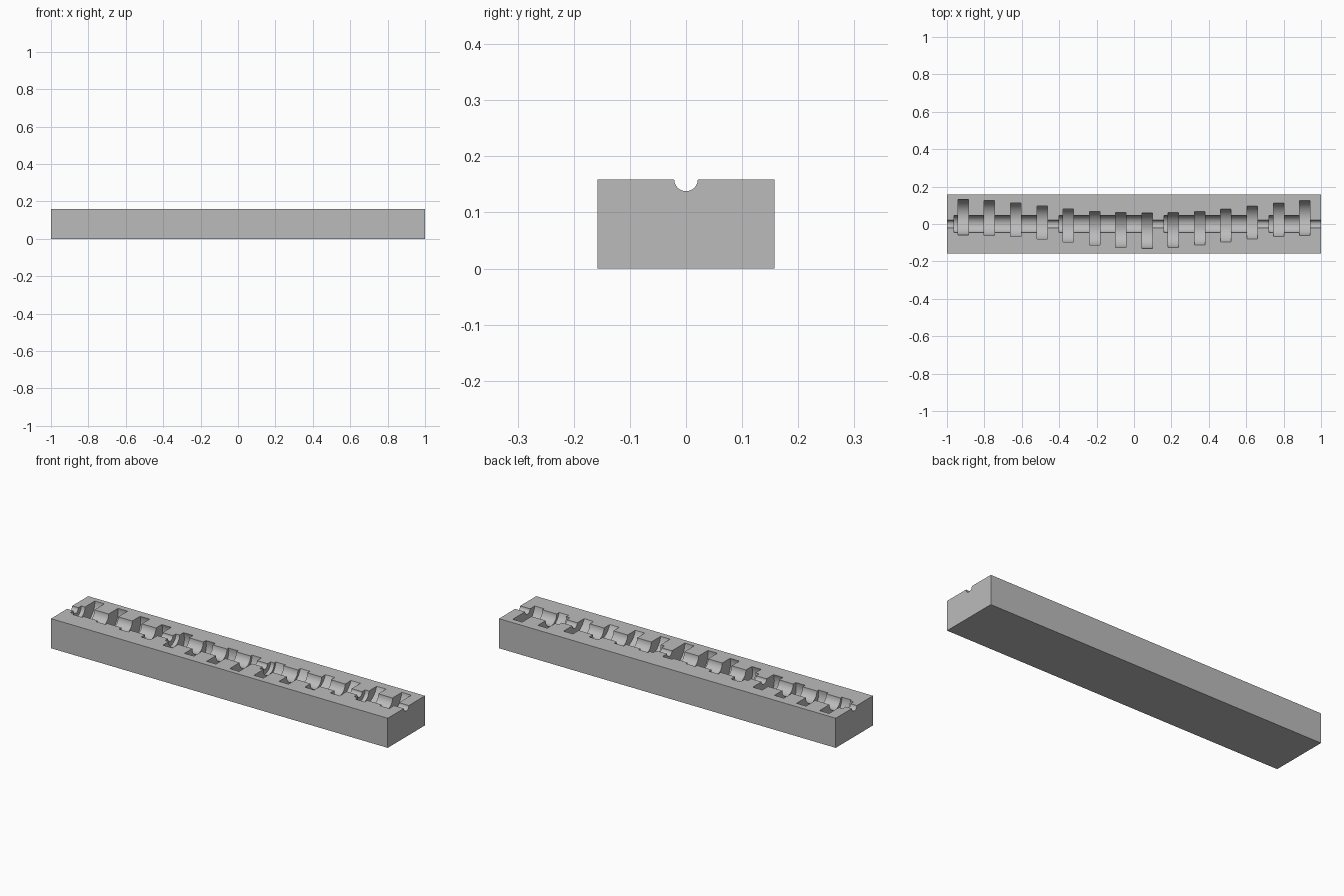
import bpy, math

if "Cube" in bpy.data.objects:
    bpy.data.objects.remove(bpy.data.objects["Cube"], do_unlink=True)

HALF_WIDTH, HEIGHT = 0.158, 0.159
COUNT, PITCH, SLOT_WIDTH = 14, 0.1405, 0.056
LOBE_RADIUS, THROW = 0.0945, 0.036
JOURNAL_RADIUS, AXLE_RADIUS = 0.0465, 0.021

grey = bpy.data.materials.new("mid_grey")
grey.use_nodes = True
colour = (0.5, 0.5, 0.5, 1)
grey.diffuse_color = colour
grey.node_tree.nodes["Principled BSDF"].inputs["Base Color"].default_value = colour

# Rectangular body
bpy.ops.mesh.primitive_cube_add(size=2, location=(0, 0, HEIGHT / 2))
body = bpy.context.object
body.name = "cradle_block"
body.scale = (1, HALF_WIDTH, HEIGHT / 2)
bpy.ops.object.transform_apply(location=True, rotation=False, scale=True)
body.data.materials.append(grey)


def carve(x0, x1, radius, y=0.0, dz=0.0):
    """Cut a cylinder lying along x out of the body."""
    bpy.ops.mesh.primitive_cylinder_add(
        vertices=64, radius=radius, depth=x1 - x0,
        location=((x0 + x1) / 2, y, HEIGHT + dz), rotation=(0, math.pi / 2, 0))
    cutter = bpy.context.object
    cutter.name = "groove_cutter"
    cutter.hide_render = True
    cutter.data.materials.append(grey)
    mod = body.modifiers.new("groove", 'BOOLEAN')
    mod.operation = 'DIFFERENCE'
    mod.solver = 'EXACT'
    mod.object = cutter
    bpy.context.view_layer.objects.active = body
    bpy.ops.object.modifier_apply(modifier=mod.name)
    bpy.data.objects.remove(cutter, do_unlink=True)


def slot_x(i):
    return (i - (COUNT - 1) / 2) * PITCH


# Narrow axle groove from end to end
carve(-1.1, 1.1, AXLE_RADIUS)

# Wide journal grooves, one for each group of four slots
for first in range(0, COUNT, 4):
    last = min(first + 3, COUNT - 1)
    carve(slot_x(first) - SLOT_WIDTH / 2 - 0.022, slot_x(last), JOURNAL_RADIUS)

# Eccentric lobe slots, turning once around the axle along the length
for i in range(COUNT):
    angle = 2 * math.pi * i / COUNT
    carve(slot_x(i) - SLOT_WIDTH / 2, slot_x(i) + SLOT_WIDTH / 2, LOBE_RADIUS,
          THROW * math.cos(angle), -THROW * math.sin(angle))

# Smooth the grooves, keep the edges sharp
bpy.ops.object.select_all(action='DESELECT')
body.select_set(True)
bpy.context.view_layer.objects.active = body
bpy.ops.object.shade_smooth_by_angle(angle=math.radians(30))
